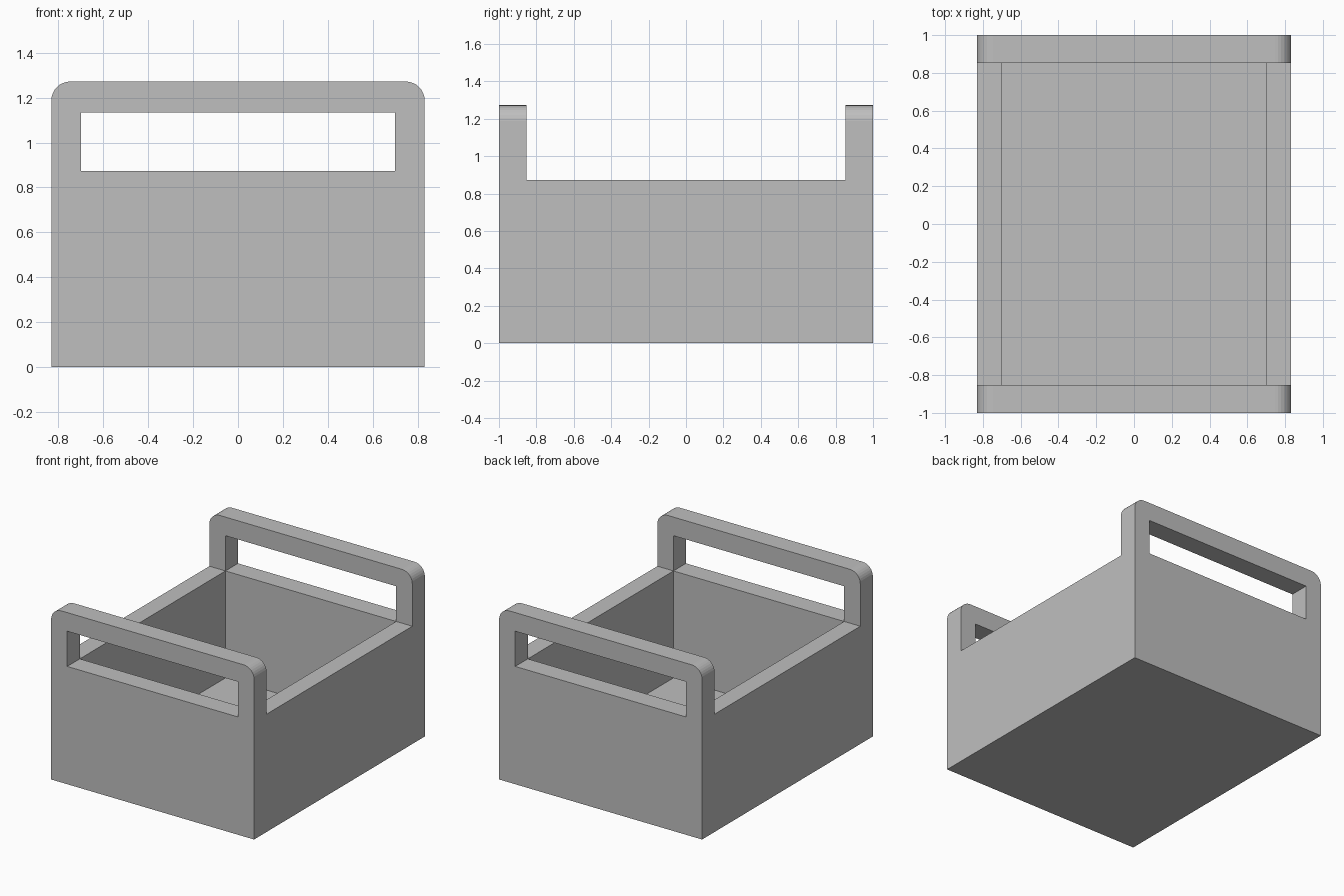
import bpy
import math

if "Cube" in bpy.data.objects:
    bpy.data.objects.remove(bpy.data.objects["Cube"], do_unlink=True)

# Overall sizes
HALF_X, HALF_Y = 0.832, 1.0
INNER_X, INNER_Y = 0.70, 0.853
RIM, TOP = 0.873, 1.272
SLOT_TOP = 1.134
FLOOR = 0.08
RADIUS, STEPS = 0.085, 8

grey = bpy.data.materials.new("light grey")
grey.use_nodes = True
colour = (0.52, 0.52, 0.52, 1)
grey.diffuse_color = colour
grey.node_tree.nodes["Principled BSDF"].inputs["Base Color"].default_value = colour


def box(name, x, y, z):
    """Box filling the given (low, high) ranges."""
    bpy.ops.mesh.primitive_cube_add(size=1)
    ob = bpy.context.object
    ob.name = name
    for v in ob.data.vertices:
        v.co = [sum(r) / 2 + c * (r[1] - r[0]) for r, c in zip((x, y, z), v.co)]
    ob.data.materials.append(grey)
    return ob


def end_panel(name, y):
    """Round-shouldered panel with a handle slot, extruded along y."""
    outline = [(-HALF_X, 0), (HALF_X, 0)]
    for side, start in ((1, 0), (-1, math.pi / 2)):
        for i in range(STEPS + 1):
            a = start + math.pi / 2 * i / STEPS
            outline.append((side * (HALF_X - RADIUS) + RADIUS * math.cos(a),
                            TOP - RADIUS + RADIUS * math.sin(a)))
    slot = [(-INNER_X, RIM), (-INNER_X, SLOT_TOP), (INNER_X, SLOT_TOP), (INNER_X, RIM)]

    curve = bpy.data.curves.new(name, "CURVE")
    curve.dimensions = "2D"
    curve.fill_mode = "BOTH"
    curve.extrude = (HALF_Y - INNER_Y) / 2
    for loop in (outline, slot):
        spline = curve.splines.new("POLY")
        spline.points.add(len(loop) - 1)
        for p, (x, z) in zip(spline.points, loop):
            p.co = (x, z, 0, 1)
        spline.use_cyclic_u = True
    curve.materials.append(grey)

    ob = bpy.data.objects.new(name, curve)
    bpy.context.collection.objects.link(ob)
    ob.location.y = y
    ob.rotation_euler.x = math.pi / 2
    bpy.ops.object.select_all(action="DESELECT")
    ob.select_set(True)
    bpy.context.view_layer.objects.active = ob
    bpy.ops.object.convert(target="MESH")
    bpy.ops.object.shade_flat()


# End panels with handles
mid = (HALF_Y + INNER_Y) / 2
end_panel("front_panel", -mid)
end_panel("back_panel", mid)

# Side walls and floor between the panels
span = (-INNER_Y, INNER_Y)
box("left_wall", (INNER_X, HALF_X), span, (0, RIM))
box("right_wall", (-HALF_X, -INNER_X), span, (0, RIM))
box("floor", (-INNER_X, INNER_X), span, (0, FLOOR))
